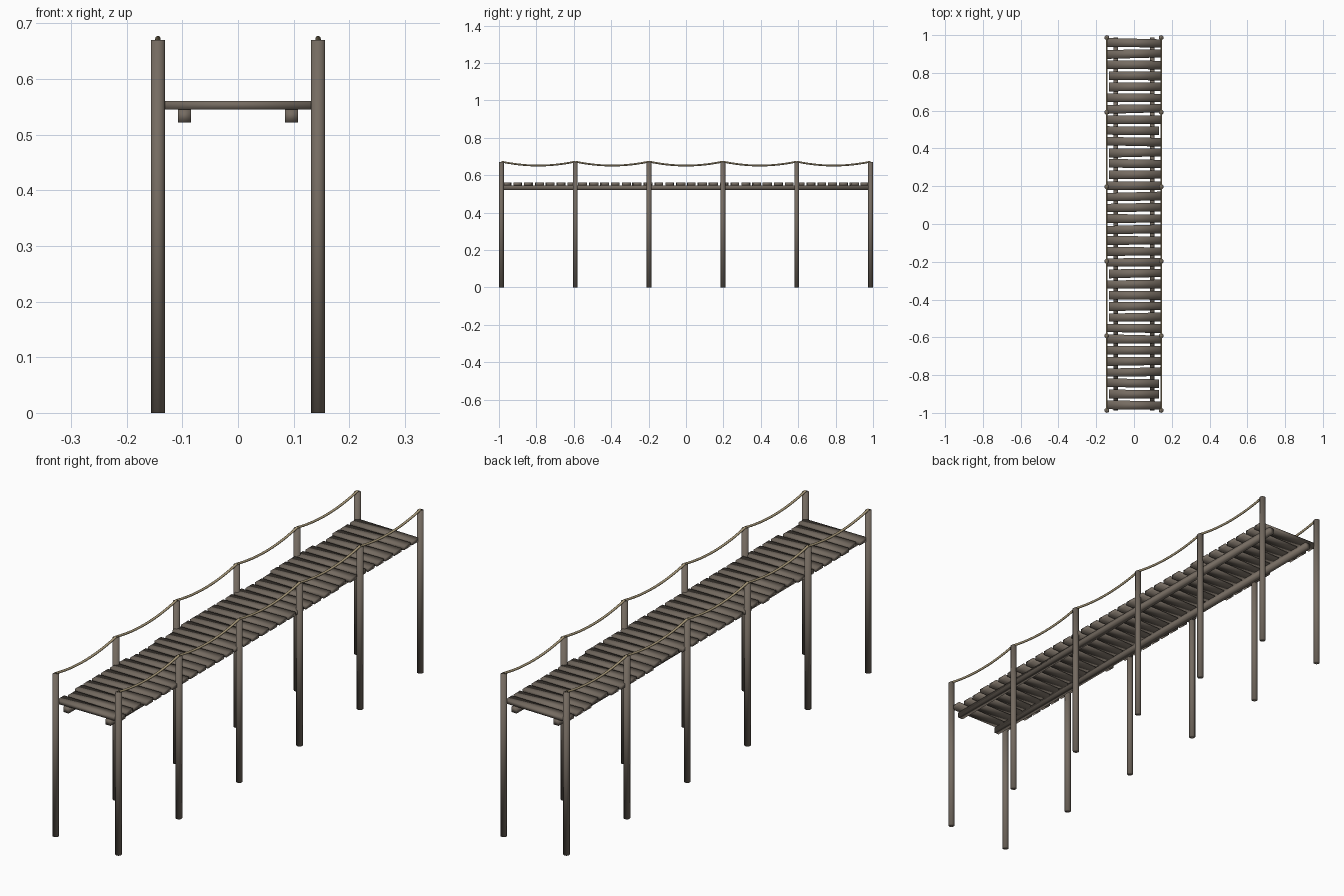
import bpy, bmesh, math, random
from mathutils import Matrix, Vector

if "Cube" in bpy.data.objects:
    bpy.data.objects.remove(bpy.data.objects["Cube"])

random.seed(4)


def material(name, rgb):
    m = bpy.data.materials.new(name)
    m.diffuse_color = (*rgb, 1)
    m.use_nodes = True
    m.node_tree.nodes["Principled BSDF"].inputs["Base Color"].default_value = m.diffuse_color
    return m


WOOD = material("weathered wood", (0.178, 0.148, 0.120))
ROPE = material("rope fibre", (0.47, 0.38, 0.23))

POST_X, POST_R, POST_H = 0.144, 0.0128, 0.67
POST_YS = [-0.987 + i * 1.974 / 5 for i in range(6)]


def finish(name, bm, mat):
    """Smooth-shaded object, softly rounded over every edge."""
    for f in bm.faces:
        f.smooth = True
    mesh = bpy.data.meshes.new(name)
    bm.to_mesh(mesh)
    bm.free()
    mesh.materials.append(mat)
    ob = bpy.data.objects.new(name, mesh)
    bpy.context.collection.objects.link(ob)
    return ob


def box(name, centre, size, mat, turn=0.0, taper=0.0):
    """Box that may be turned about z and be wider at one end."""
    bm = bmesh.new()
    bmesh.ops.create_cube(bm, size=1)
    for v in bm.verts:
        v.co = Vector((v.co.x * size[0],
                       v.co.y * (size[1] + taper * v.co.x * 2),
                       v.co.z * size[2]))
    bm.transform(Matrix.Translation(centre) @ Matrix.Rotation(turn, 4, 'Z'))
    return finish(name, bm, mat)


def rope_span(name, x, y0, y1):
    """Sagging open-ended rope swept between two post tops."""
    steps, sides, radius, top, sag = 12, 8, 0.0048, 0.673, 0.021
    bm = bmesh.new()
    rings = []
    for i in range(steps + 1):
        t = i / steps
        centre = Vector((x, y0 + (y1 - y0) * t, top - sag * 4 * t * (1 - t)))
        slope = math.atan2(-sag * 4 * (1 - 2 * t), y1 - y0)
        ring = []
        for k in range(sides):
            a = 2 * math.pi * k / sides
            off = Vector((math.cos(a), -math.sin(a) * math.sin(slope),
                          math.sin(a) * math.cos(slope))) * radius
            ring.append(bm.verts.new(centre + off))
        rings.append(ring)
    for a, b in zip(rings, rings[1:]):
        for k in range(sides):
            n = (k + 1) % sides
            bm.faces.new((a[k], b[k], b[n], a[n]))
    bmesh.ops.recalc_face_normals(bm, faces=bm.faces)
    return finish(name, bm, ROPE)


for side, s in (("left", -1), ("right", 1)):
    # round posts
    for i, y in enumerate(POST_YS):
        bm = bmesh.new()
        bmesh.ops.create_cone(bm, cap_ends=True, segments=12, radius1=POST_R,
                              radius2=POST_R, depth=POST_H)
        bm.transform(Matrix.Translation((s * POST_X, y, POST_H / 2)))
        finish(f"{side}_post_{i + 1}", bm, WOOD)
    # rope handrail
    for i, (y0, y1) in enumerate(zip(POST_YS, POST_YS[1:])):
        rope_span(f"{side}_rope_{i + 1}", s * POST_X, y0, y1)
    # beam under the deck
    box(f"{side}_beam", (s * 0.096, 0, 0.5335), (0.023, 1.974, 0.023), WOOD)

# deck planks, slightly uneven in length, angle and width
COUNT, PITCH = 34, 0.0581
for i in range(COUNT):
    y = (i - (COUNT - 1) / 2) * PITCH
    x0 = -0.132 if i in (1, 8, 9, 10, 12, 21, 22, 23, 29, 30) else -0.143
    x1 = 0.132 if i in (1, 2, 25) else 0.143
    box(f"plank_{i + 1}", ((x0 + x1) / 2, y, 0.553), (x1 - x0, 0.045, 0.016),
        WOOD, math.radians(random.uniform(-1.3, 1.3)),
        random.uniform(-0.003, 0.003))
